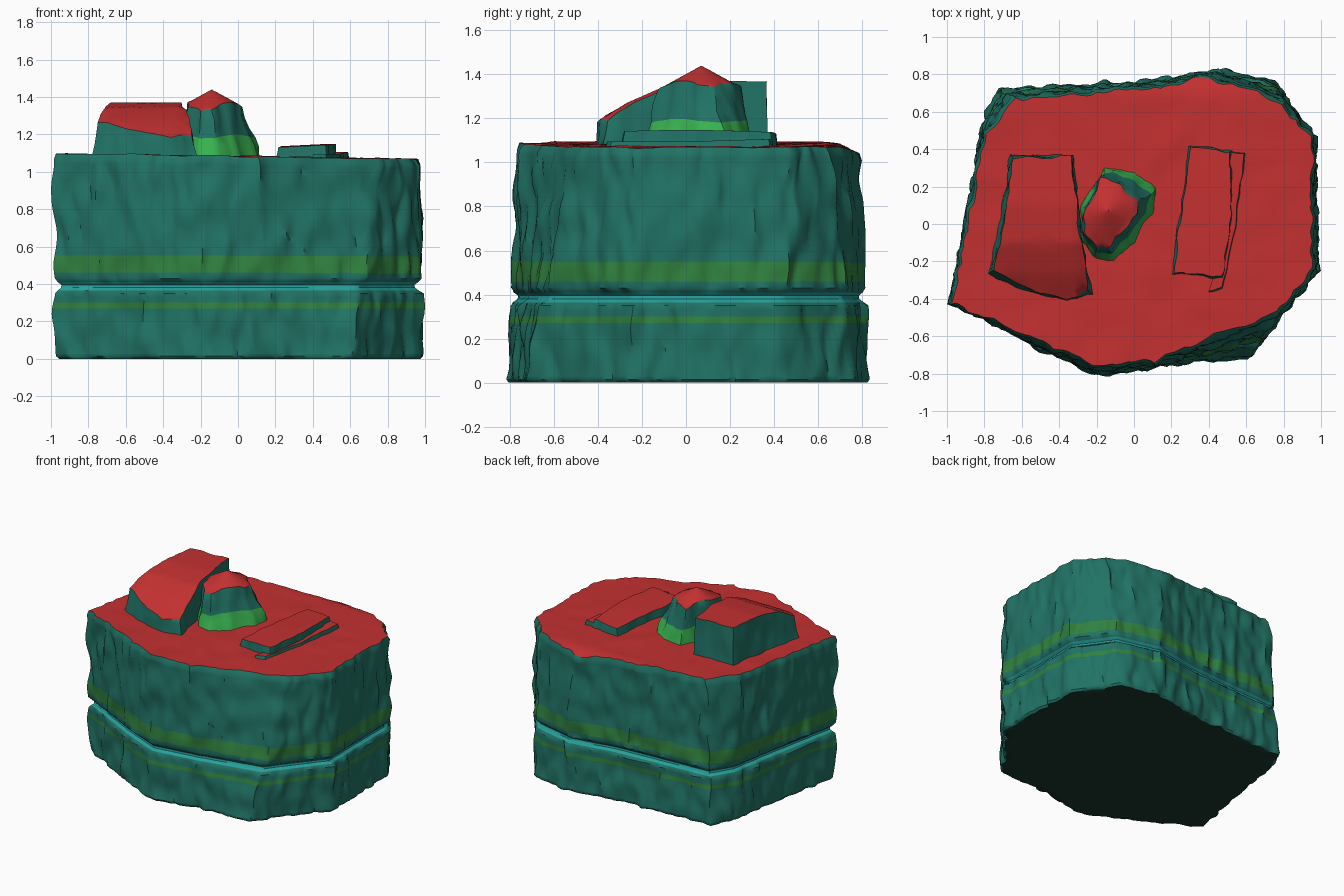
import bpy, bmesh, math
from mathutils import Vector, noise

if "Cube" in bpy.data.objects:
    bpy.data.objects.remove(bpy.data.objects["Cube"])


def mat(name, c):
    m = bpy.data.materials.new(name)
    m.diffuse_color = (*c, 1)
    m.use_nodes = True
    m.node_tree.nodes["Principled BSDF"].inputs["Base Color"].default_value = m.diffuse_color
    return m


TEAL = mat("dark_teal", (0.015, 0.17, 0.13))
GROOVE = mat("groove_teal", (0.02, 0.35, 0.33))
MOSS = mat("moss_green", (0.03, 0.22, 0.05))
BRIGHT = mat("bright_green", (0.04, 0.45, 0.08))
RED = mat("red", (0.55, 0.03, 0.03))
BLACK = mat("underside", (0.01, 0.04, 0.03))
MATS = [TEAL, GROOVE, MOSS, BRIGHT, RED, BLACK]


def resample(poly, step, ref=None):
    """Subdivide a closed polygon; edge counts follow ref so rings match."""
    ref = ref or poly
    out = []
    for i in range(len(poly)):
        j = (i + 1) % len(poly)
        a, b = Vector(poly[i]), Vector(poly[j])
        n = max(2, round((Vector(ref[j]) - Vector(ref[i])).length / step))
        out += [a.lerp(b, k / n) for k in range(n)]
    return out


def rough(p, amp):
    """Vertical bark-like ridges on the side walls."""
    q = Vector((p.x * 15, p.y * 15, p.z * 6))
    return Vector((noise.noise(q), noise.noise(q + Vector((31, 7, 5))), 0)) * amp


def loft(name, rings, band, top_z=None, cap=8, angle=45):
    """Skin closed rings, cap both ends; band(i, z) gives wall material."""
    bm = bmesh.new()
    n = len(rings[0])
    rows = [[bm.verts.new(p) for p in r] for r in rings]

    def skin(a, b, m):
        for k in range(n):
            f = bm.faces.new((a[k], a[(k + 1) % n], b[(k + 1) % n], b[k]))
            f.material_index = MATS.index(m)

    for i in range(len(rows) - 1):
        skin(rows[i], rows[i + 1], band(i, (rings[i][0].z + rings[i + 1][0].z) / 2))
    for row, m in ((rows[0], BLACK), (rows[-1], RED)):
        c = sum((v.co for v in row), Vector()) / n
        if m is RED and top_z:
            c.z = top_z(c)
        prev = row
        for s in range(1, cap):
            pts = [v.co.lerp(c, s / cap) for v in row]
            if m is RED and top_z:
                for p in pts:
                    p.z = top_z(p)
            cur = [bm.verts.new(p) for p in pts]
            skin(prev, cur, m)
            prev = cur
        cv = bm.verts.new(c)
        for k in range(n):
            bm.faces.new((prev[k], prev[(k + 1) % n], cv)).material_index = MATS.index(m)
    bmesh.ops.recalc_face_normals(bm, faces=bm.faces)
    me = bpy.data.meshes.new(name)
    bm.to_mesh(me)
    bm.free()
    for m in MATS:
        me.materials.append(m)
    ob = bpy.data.objects.new(name, me)
    bpy.context.collection.objects.link(ob)
    bpy.context.view_layer.objects.active = ob
    bpy.ops.object.select_all(action='DESELECT')
    ob.select_set(True)
    bpy.ops.object.shade_smooth_by_angle(angle=math.radians(angle))
    return ob


# Rock block: irregular outline, groove around the lower third, red top
low = [(-.97, -.41), (-.87, .15), (-.80, .58), (-.72, .72), (.1, .77), (.45, .83), (.75, .77),
       (.97, .45), (.98, -.25), (.6, -.73), (.2, -.75), (-.17, -.82), (-.5, -.67)]
high = [(-.99, -.42), (-.87, .15), (-.80, .48), (-.66, .68), (.05, .73), (.42, .79), (.8, .66),
        (.96, .46), (.97, -.24), (.78, -.48), (.1, -.75), (-.22, -.76), (-.5, -.65)]
lo, hi = resample(low, .025), resample(high, .025, low)


def deck_z(p):
    return (1.082 - .015 * p.x - .4 * max(0, p.y - .7)
            + .008 * noise.noise(Vector((p.x * 6, p.y * 6, 3))))


levels = [0, .015] + [.03 * k for k in range(1, 12)] + [.35, .365, .38, .395, .41, .43]
levels += [.43 + .03 * k for k in range(1, 21)] + [1.05, 1.08]
rings = []
for z in levels:
    t = z / 1.08
    groove = .045 * max(0, 1 - abs(z - .388) / .032)
    edge = .015 if z in (0, 1.08) else 0
    ring = []
    for a, b in zip(lo, hi):
        p = a.lerp(b, t)
        p = Vector((p.x, p.y, z))
        d = Vector((p.x, p.y, 0))
        q = p - d.normalized() * (groove + edge)
        q += rough(p, .004 if groove else .028)
        if z > .43:
            q.z = .43 + (z - .43) * (deck_z(q) - .43) / .65
        ring.append(q)
    rings.append(ring)


def body_band(i, z):
    if .365 < z < .415:
        return GROOVE
    return MOSS if .47 < z < .55 or .26 < z < .29 else TEAL


loft("rock_block", rings, body_band, deck_z, cap=14)


def stone(name, base, top, z0, height, top_z, band, bulge=0, amp=.015, rows=6, step=.03):
    """Small stone on the deck lofted between two outlines."""
    a, b = resample(base, step), resample(top, step, base)
    rs = []
    for i in range(rows + 1):
        t = i / rows
        ring = []
        for p, q in zip(a, b):
            v = p.lerp(q, t)
            c = Vector((v.x, v.y, 0))
            zt = top_z(c)
            w = Vector((c.x, c.y, z0 + (zt - z0) * t))
            ring.append(w + rough(w, amp))
        rs.append(ring)
    return loft(name, rs, band, top_z)


def interp(x, pts):
    for (x0, y0), (x1, y1) in zip(pts, pts[1:]):
        if x <= x1:
            return y0 + (y1 - y0) * max(0, (x - x0) / (x1 - x0))
    return pts[-1][1]


# Large loaf-shaped stone with a front that slopes down
loaf = [(-.44, 1.15), (-.38, 1.2), (-.27, 1.27), (-.1, 1.345), (.1, 1.37), (.4, 1.368)]
stone("large_stone",
      [(-.67, .37), (-.32, .37), (-.28, -.05), (-.22, -.38), (-.36, -.42), (-.58, -.36), (-.79, -.27), (-.72, 0)],
      [(-.65, .35), (-.34, .36), (-.29, -.05), (-.24, -.36), (-.36, -.40), (-.58, -.34), (-.75, -.25), (-.69, 0)],
      1.05, 0,
      lambda p: interp(p.y, loaf) - .25 * max(0, -.69 - p.x) - .35 * max(0, p.x + .31),
      lambda i, z: TEAL)

# Pointed stone with a green skirt and a red tip
PEAK = Vector((-.14, .07, 0))
stone("pointed_stone",
      [(-.15, .32), (0, .30), (.13, .19), (.11, .05), (0, -.1), (-.1, -.21), (-.2, -.2), (-.29, -.08), (-.28, .1)],
      [(-.17, .24), (-.06, .20), (.03, .12), (.02, .06), (-.06, -.03), (-.14, -.13), (-.2, -.13), (-.27, -.04), (-.26, .08)],
      1.05, 0,
      lambda p: 1.44 - .55 * (Vector((p.x, p.y, 0)) - PEAK).length,
      lambda i, z: BRIGHT if i < 3 else TEAL, amp=.022)

# Flat slab and the thin ledge along its right side
stone("flat_slab",
      [(.29, .42), (.53, .39), (.53, .05), (.48, -.3), (.19, -.27), (.25, .1)],
      [(.31, .41), (.51, .38), (.52, .05), (.47, -.28), (.21, -.26), (.26, .1)],
      1.04, 0,
      lambda p: 1.125 + .05 * min(p.x - .2, .25) + .01 * math.cos(p.y * 4),
      lambda i, z: TEAL, rows=3)
stone("slab_ledge",
      [(.52, .39), (.60, .38), (.55, -.02), (.48, -.36), (.39, -.38), (.46, -.25)],
      [(.52, .38), (.59, .37), (.54, -.02), (.47, -.34), (.40, -.36), (.46, -.25)],
      1.04, 0, lambda p: 1.095 + .03 * max(0, p.y), lambda i, z: TEAL, amp=.01, rows=2)
